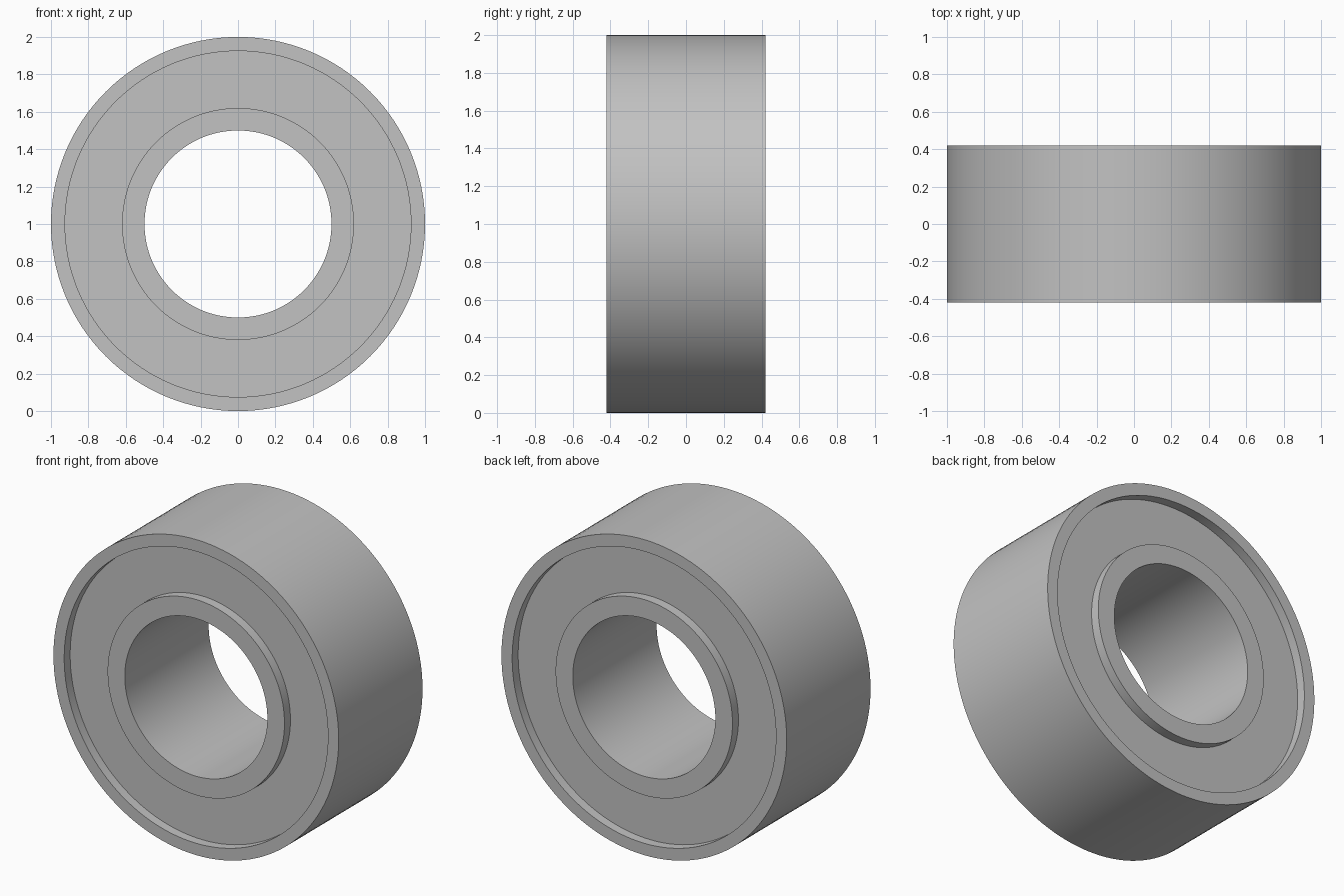
import bpy
import bmesh
import math

HALF_WIDTH = 0.42      # half the bearing width
RECESS = 0.06          # how far the shields sit below the ring faces
BORE, INNER, OUTER, RIM = 0.5, 0.62, 0.925, 1.0
SEGMENTS = 128

old = bpy.data.objects.get("Cube")
if old:
    bpy.data.objects.remove(old, do_unlink=True)

# Plain steel grey
steel = bpy.data.materials.new("steel_grey")
steel.use_nodes = True
colour = (0.54, 0.54, 0.54, 1.0)
steel.diffuse_color = colour
steel.node_tree.nodes["Principled BSDF"].inputs["Base Color"].default_value = colour


def annulus(name, r_in, r_out, half):
    """Revolve a rectangular section around the y axis."""
    bm = bmesh.new()
    section = [(r_in, -half), (r_out, -half), (r_out, half), (r_in, half)]
    rings = []
    for i in range(SEGMENTS):
        a = math.tau * i / SEGMENTS
        rings.append([bm.verts.new((r * math.cos(a), y, r * math.sin(a)))
                      for r, y in section])
    for i, ring in enumerate(rings):
        following = rings[(i + 1) % SEGMENTS]
        for j in range(4):
            k = (j + 1) % 4
            bm.faces.new((ring[j], ring[k], following[k], following[j]))
    bmesh.ops.recalc_face_normals(bm, faces=bm.faces)
    mesh = bpy.data.meshes.new(name)
    bm.to_mesh(mesh)
    bm.free()
    mesh.materials.append(steel)
    obj = bpy.data.objects.new(name, mesh)
    obj.location.z = RIM
    bpy.context.collection.objects.link(obj)
    return obj


# Outer race, inner race and the recessed shield between them
parts = [
    annulus("outer_race", OUTER, RIM, HALF_WIDTH),
    annulus("inner_race", BORE, INNER, HALF_WIDTH),
    annulus("shield", INNER, OUTER, HALF_WIDTH - RECESS),
]

# Smooth round walls with crisp rims
bpy.ops.object.select_all(action="DESELECT")
for part in parts:
    part.select_set(True)
bpy.context.view_layer.objects.active = parts[0]
bpy.ops.object.shade_smooth_by_angle(angle=math.radians(30))
